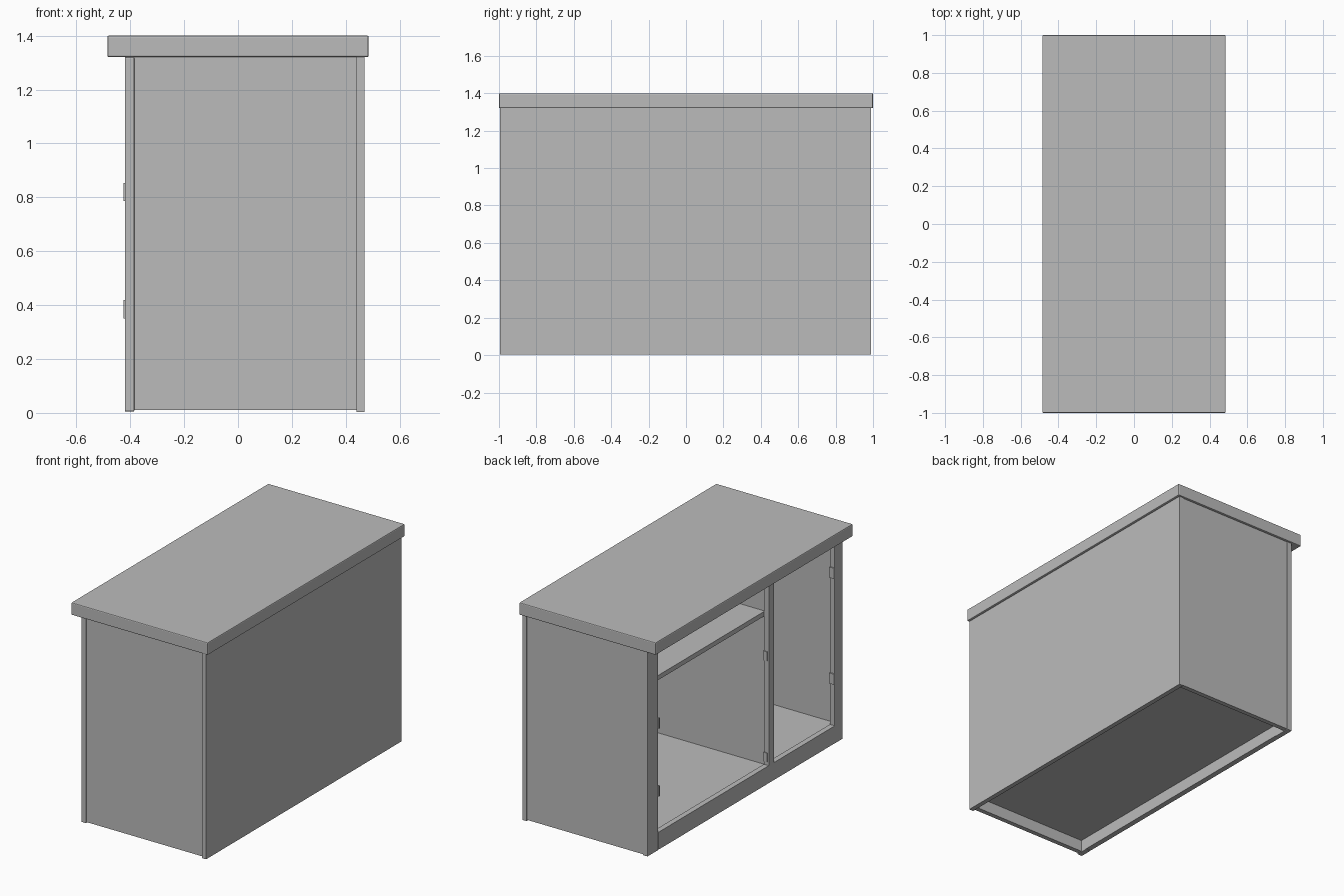
import bpy

cube = bpy.data.objects.get("Cube")
if cube:
    bpy.data.objects.remove(cube, do_unlink=True)

grey = bpy.data.materials.new("plain grey")
grey.use_nodes = True
COLOUR = (0.5, 0.5, 0.5, 1)
grey.diffuse_color = COLOUR
grey.node_tree.nodes["Principled BSDF"].inputs["Base Color"].default_value = COLOUR


def board(name, x, y, z, bevel=0.0):
    """Box spanning the given (low, high) ranges, with optional eased edges."""
    spans = (x, y, z)
    bpy.ops.mesh.primitive_cube_add(size=1, location=[(a + b) / 2 for a, b in spans])
    ob = bpy.context.object
    ob.name = name
    ob.scale = [b - a for a, b in spans]
    bpy.ops.object.transform_apply(location=False, rotation=False, scale=True)
    ob.data.materials.append(grey)
    if bevel:
        mod = ob.modifiers.new("eased edges", "BEVEL")
        mod.width = bevel
        mod.segments = 2
    return ob


TOP = 1.32           # underside of the countertop
FRAME = (-0.42, -0.385)
INSIDE = (-0.385, 0.44)

# Countertop and the long closed panel
board("countertop", (-0.485, 0.485), (-1, 1), (TOP, 1.4), 0.006)
board("long_panel", (0.44, 0.47), (-0.995, 0.99), (0.004, TOP))

# End panels, set slightly in from the frame
board("end_panel_front", INSIDE, (-0.985, -0.955), (0.01, TOP))
board("end_panel_back", INSIDE, (0.955, 0.985), (0.01, TOP))

# Face frame around the two openings
board("end_stile_front", FRAME, (-0.993, -0.91), (0.005, TOP), 0.004)
board("end_stile_back", FRAME, (0.88, 0.99), (0.005, TOP), 0.004)
board("middle_stile", FRAME, (-0.295, -0.24), (0.12, TOP))
board("bottom_rail", FRAME, (-0.91, 0.88), (0.008, 0.12))

# Interior boards
board("floor", INSIDE, (-0.955, 0.955), (0.085, 0.115))
board("partition", INSIDE, (-0.28, -0.25), (0.115, TOP))
board("shelf", INSIDE, (-0.25, 0.955), (1.07, 1.1))

# Hinge plates on the stile edges
hinges = (("wide_opening", 0.876, (0.385, 0.82)),
          ("narrow_opening", -0.906, (0.42, 1.1)))
for place, y, heights in hinges:
    for level, z in zip(("lower", "upper"), heights):
        front = -0.425 if y > 0 else -0.42
        board(f"{level}_hinge_{place}", (front, -0.385), (y - 0.004, y + 0.004),
              (z - 0.034, z + 0.034))

# Catch plates on the middle stile
for level, z in (("lower", 0.17), ("upper", 0.82)):
    board(f"{level}_catch", (-0.41, -0.385), (-0.24, -0.234), (z - 0.03, z + 0.03))
